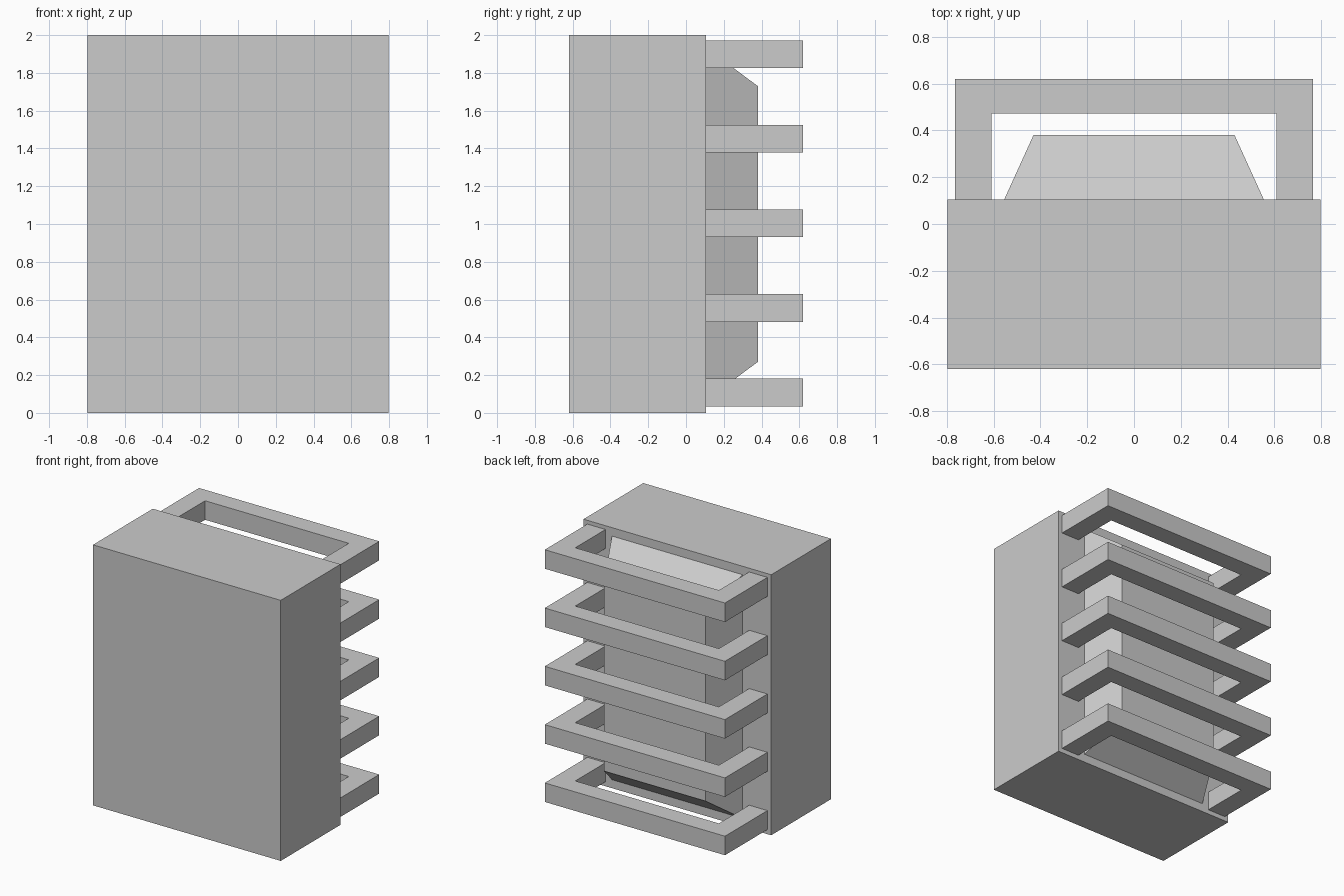
import bpy
import bmesh

cube = bpy.data.objects.get("Cube")
if cube:
    bpy.data.objects.remove(cube, do_unlink=True)

# Single grey material
grey = bpy.data.materials.new("plain_grey")
grey.use_nodes = True
COLOUR = (0.6, 0.6, 0.6, 1)
grey.diffuse_color = COLOUR
grey.node_tree.nodes["Principled BSDF"].inputs["Base Color"].default_value = COLOUR

BACK = 0.105  # rear plane of the main block


def finish(name, bm):
    bmesh.ops.recalc_face_normals(bm, faces=bm.faces)
    mesh = bpy.data.meshes.new(name)
    bm.to_mesh(mesh)
    bm.free()
    mesh.materials.append(grey)
    obj = bpy.data.objects.new(name, mesh)
    bpy.context.collection.objects.link(obj)
    return obj


def loft(name, near, far):
    """Box between two rectangles given as (half width, y, z low, z high)."""
    bm = bmesh.new()
    rings = []
    for w, y, lo, hi in (near, far):
        corners = ((-w, lo), (w, lo), (w, hi), (-w, hi))
        rings.append([bm.verts.new((x, y, z)) for x, z in corners])
    a, b = rings
    bm.faces.new(a)
    bm.faces.new(b)
    for i in range(4):
        j = (i + 1) % 4
        bm.faces.new((a[i], a[j], b[j], b[i]))
    return finish(name, bm)


def u_bar(name, z, height):
    """Flat U-shaped profile extruded upwards."""
    outer, inner, end, gap = 0.765, 0.61, 0.62, 0.472
    half = [(inner, BACK), (outer, BACK), (outer, end)]
    profile = half + [(-x, y) for x, y in reversed(half)] + [(-inner, gap), (inner, gap)]
    bm = bmesh.new()
    face = bm.faces.new([bm.verts.new((x, y, z)) for x, y in profile])
    top = bmesh.ops.extrude_face_region(bm, geom=[face])["geom"]
    verts = [v for v in top if isinstance(v, bmesh.types.BMVert)]
    bmesh.ops.translate(bm, verts=verts, vec=(0, 0, height))
    return finish(name, bm)


# Main block
loft("main_block", (0.797, -0.62, 0, 2), (0.797, BACK, 0, 2))

# Tapered panel on the rear face
loft("rear_panel", (0.555, BACK, 0.065, 1.935), (0.43, 0.38, 0.27, 1.73))

# Five guard bars stacked up the rear
for i in range(5):
    u_bar(f"guard_bar_{i + 1}", 0.035 + i * 0.4475, 0.146)
